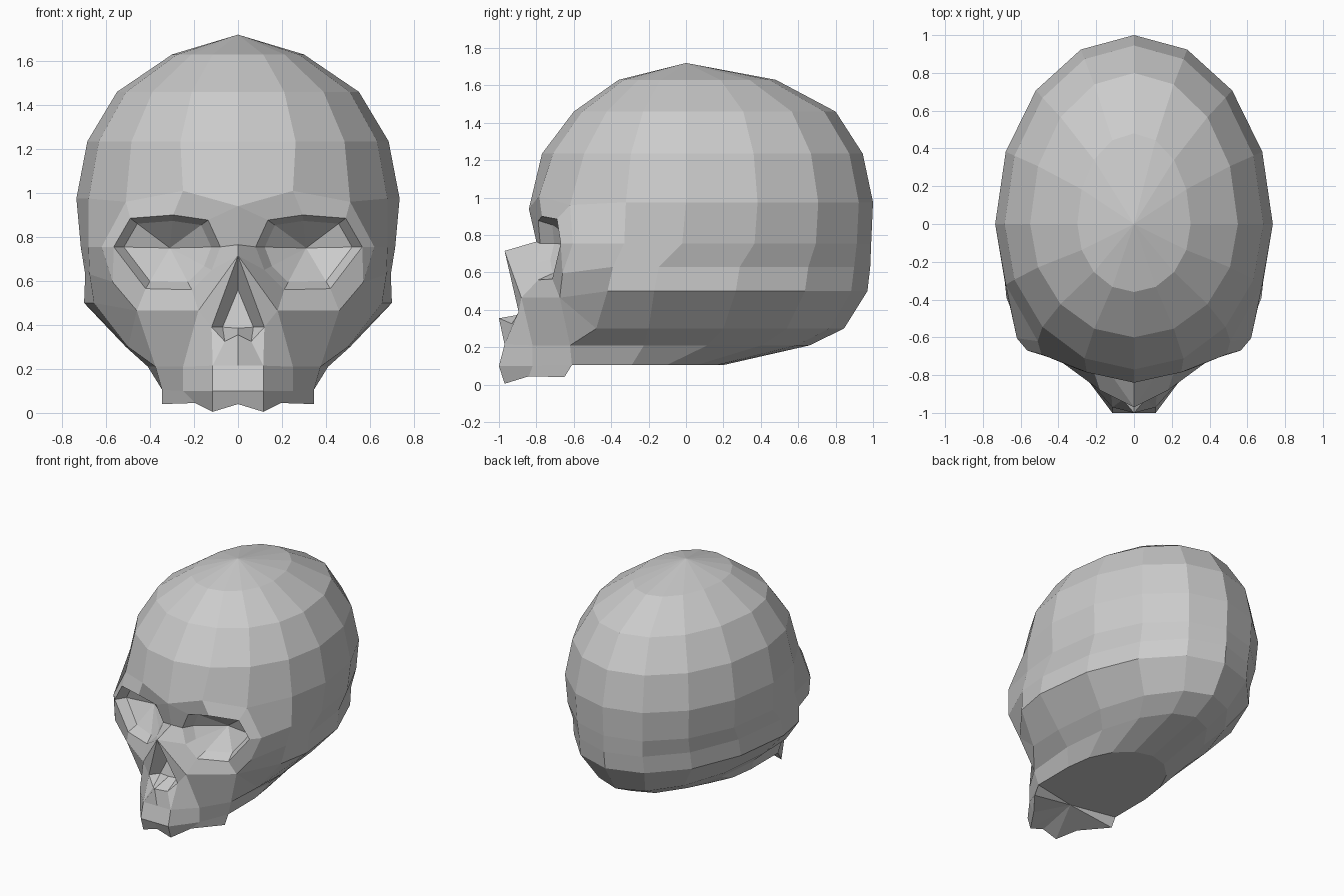
import bpy, bmesh, math
from mathutils import Vector

if "Cube" in bpy.data.objects:
    bpy.data.objects.remove(bpy.data.objects["Cube"])

bm = bmesh.new()
P = {}                                   # named points of the right half


def pt(name, x, y, z):
    P[name] = bm.verts.new((x, y, z))


def faces(text):
    for group in text.split(","):
        bm.faces.new([P[n] for n in group.split()])


# Braincase: 16-sided rings (z, half width, centre y, front radius, back radius)
RINGS = [(1.63, .30, 0, .36, .48), (1.46, .55, 0, .60, .80),
         (1.235, .685, 0, .77, .945), (.975, .735, 0, .84, 1.0),
         (.755, .715, -.02, 0, 1.01), (.63, .695, -.145, 0, 1.13),
         (.50, .70, -.17, 0, 1.14), (.30, .51, -.20, 0, 1.045),
         (.21, .41, -.225, 0, .885), (.105, .345, -.29, 0, .49)]
pt("top", 0, 0, 1.72)
for r, (z, rx, yc, rf, rb) in enumerate(RINGS):
    for j in range(9 if r < 4 else 5):
        a = math.pi * j / 8
        ry = rb if j <= 4 else rf
        pt(f"r{r}_{j}", 0 if j in (0, 8) else rx * math.sin(a), yc + ry * math.cos(a), z)

# Brow edge closes the front of the fourth ring
P["r3_6"].co = (.51, -.62, .96)
P["r3_7"].co = (.25, -.785, 1.01)
P["r3_8"].co = (0, -.84, .94)

# Side wall column in front of the ear
for r, p in zip(range(4, 10), [(.68, -.33, .755), (.675, -.39, .63), (.655, -.42, .50),
                               (.50, -.48, .30), (.375, -.62, .21), (.345, -.61, .105)]):
    pt(f"r{r}_5", *p)

for j in range(8):
    faces(f"top r0_{j} r0_{j + 1}")
    for r in range(9):
        if r < 3 or j < 5:
            faces(f"r{r}_{j} r{r + 1}_{j} r{r + 1}_{j + 1} r{r}_{j + 1}")

# Eye socket: rim, inset wall and shallow fan
RIM = [(.08, -.78, .755), (.136, -.79, .877), (.295, -.77, .90), (.49, -.69, .885),
       (.565, -.67, .755), (.42, -.715, .565), (.21, -.79, .56), (.12, -.80, .65)]
centre = Vector((.31, -.56, .75))
pt("eye", *centre)
for i, p in enumerate(RIM):
    pt(f"e{i}", *p)
    q = centre + (Vector(p) - centre) * .82
    pt(f"i{i}", q.x, p[1] + .075, q.z)
for i in range(8):
    k = (i + 1) % 8
    faces(f"e{i} e{k} i{k} i{i},i{i} i{k} eye")

# Cheekbone and temple
pt("temple", .62, -.605, .755)
pt("c0", .57, -.66, .595)
pt("c1", .46, -.675, .465)
pt("c2", .18, -.88, .465)

# Nose: bridge, opening and hollow
pt("n0", 0, -.80, .765)
pt("n1", 0, -.97, .715)
pt("nb", .12, -.895, .39)
pt("nc", .06, -.93, .325)
pt("spine", 0, -1.0, .355)
pt("h0", 0, -.79, .56)
pt("h1", .07, -.83, .39)
pt("h2", 0, -.83, .385)

# Upper jaw: three rows from centre outwards
ROWS = {"p": [(0, -.97, .215), (.115, -.97, .215), (.25, -.82, .21)],
        "q": [(0, -1, .10), (.115, -1, .10), (.25, -.82, .10)],
        "t": [(0, -.97, .04), (.115, -.97, .005), (.195, -.84, .045), (.345, -.65, .04)]}
for row, pts in ROWS.items():
    for i, p in enumerate(pts):
        pt(f"{row}{i}", *p)
P["p3"], P["q3"] = P["r8_5"], P["r9_5"]
pt("palate", 0, -.68, .105)

# Brow, temple and cheek faces
faces("r3_8 n0 e0 e1,r3_8 e1 e2 r3_7,r3_7 e2 e3 r3_6,r3_6 e3 e4 temple,"
      "temple e4 c0,c0 e4 e5 c1,c1 e5 e6 c2,"
      "r3_5 r3_6 temple r4_5,r4_5 temple c0 r5_5,r5_5 c0 c1 r6_5,"
      "r6_5 c1 r7_5,r7_5 c1 r8_5")
# Nose faces
faces("n0 n1 e7 e0,n1 c2 e6 e7,n1 nb c2,n1 h0 h1 nb,h0 h2 h1,"
      "nb h1 nc,nc h1 h2 spine")
# Jaw faces
faces("spine p0 p1 nc,nb nc p1,nb p1 p2 c2,c2 p2 p3 c1")
for i in range(3):
    faces(f"p{i} q{i} q{i + 1} p{i + 1},q{i} t{i} t{i + 1} q{i + 1},t{i} palate t{i + 1}")
faces("t3 palate q3")
# Flat underside
faces("r9_0 r9_1 r9_2 r9_3 r9_4 r9_5 palate")

bmesh.ops.recalc_face_normals(bm, faces=bm.faces)
mesh = bpy.data.meshes.new("skull")
bm.to_mesh(mesh)
bm.free()
skull = bpy.data.objects.new("skull", mesh)
bpy.context.collection.objects.link(skull)
mirror = skull.modifiers.new("mirror", "MIRROR")
mirror.use_axis[0] = True
mirror.use_clip = True
mirror.merge_threshold = .001
